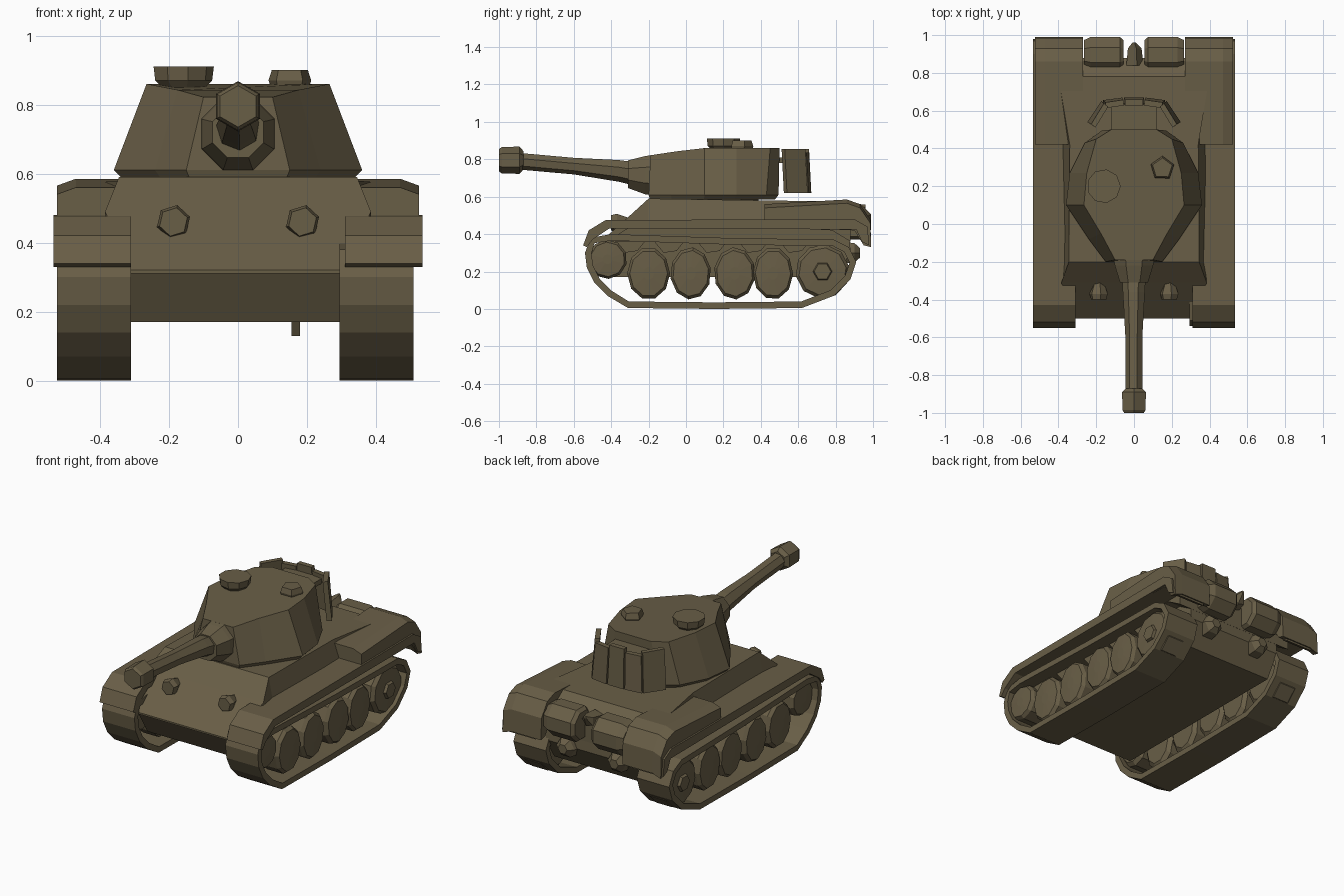
import bpy, bmesh, math
from mathutils import Vector

cube = bpy.data.objects.get("Cube")
if cube:
    bpy.data.objects.remove(cube)

paint = bpy.data.materials.new("olive_brown")
paint.use_nodes = True
colour = (0.14, 0.112, 0.062, 1)
paint.diffuse_color = colour
paint.node_tree.nodes["Principled BSDF"].inputs["Base Color"].default_value = colour


def finish(name, bm):
    bmesh.ops.recalc_face_normals(bm, faces=bm.faces)
    mesh = bpy.data.meshes.new(name)
    bm.to_mesh(mesh)
    bm.free()
    mesh.materials.append(paint)
    obj = bpy.data.objects.new(name, mesh)
    bpy.context.collection.objects.link(obj)
    return obj


def loft(name, rings, closed=False):
    """Skin a row of equal-length point rings, capped or joined end to end."""
    bm = bmesh.new()
    rows = [[bm.verts.new(p) for p in ring] for ring in rings]
    n = len(rows[0])
    pairs = list(zip(rows, rows[1:])) + ([(rows[-1], rows[0])] if closed else [])
    for a, b in pairs:
        for i in range(n):
            j = (i + 1) % n
            bm.faces.new((a[i], a[j], b[j], b[i]))
    if not closed:
        bm.faces.new(rows[0])
        bm.faces.new(rows[-1])
    return finish(name, bm)


def side_prism(name, profile, x0, x1):
    """Extrude a (y, z) profile across x."""
    return loft(name, [[(x, y, z) for y, z in profile] for x in (x0, x1)])


def ring(centre, axis, radius, sides, turn=0.0, squash=1.0):
    """Polygon of points around one axis, optionally narrowed in its first direction."""
    pts = []
    for i in range(sides):
        a = turn + 2 * math.pi * i / sides
        u, v = radius * squash * math.cos(a), radius * math.sin(a)
        pts.append(Vector(centre) + Vector({"x": (0, u, v), "y": (u, 0, v), "z": (u, v, 0)}[axis]))
    return pts


def lathe(name, axis, steps, sides, turn=0.0, squash=1.0):
    return loft(name, [ring(c, axis, r, sides, turn, squash) for c, r in steps])


def mirrored(profile):
    """Complete a right-half outline of (x, y) points."""
    return profile + [(-x, y) for x, y in reversed(profile)]


def offset(path, amount):
    """Shrink a loop of (y, z) points inwards."""
    out = []
    for i, p in enumerate(path):
        a, b = Vector(path[i - 1]), Vector(path[(i + 1) % len(path)])
        t = (b - a).normalized()
        out.append((p[0] - t.y * amount, p[1] + t.x * amount))
    return out


# Hull: belly tub, glacis, upper deck and engine deck
side_prism("lower_hull", [(-0.5, 0.32), (-0.41, 0.17), (0.8, 0.17), (0.88, 0.3), (0.87, 0.46), (-0.33, 0.44)], -0.315, 0.315)
upper = [(-0.5, 0.31, 0.32, 0.31, 0.31), (-0.31, 0.385, 0.49, 0.385, 0.43), (-0.2, 0.345, 0.59, 0.375, 0.44),
         (0.42, 0.34, 0.58, 0.39, 0.44), (0.78, 0.4, 0.575, 0.4, 0.42), (0.88, 0.4, 0.5, 0.4, 0.36)]
loft("upper_hull", [[(-xt, y, zt), (xt, y, zt), (xb, y, zb), (-xb, y, zb)] for y, xt, zt, xb, zb in upper])
lathe("turret_ring", "z", [((0, 0.14, 0.57), 0.26), ((0, 0.14, 0.62), 0.26)], 10)

fender = [(-0.55, 0.34), (-0.52, 0.42), (-0.43, 0.475), (0.9, 0.48), (0.97, 0.44), (0.98, 0.34),
          (0.94, 0.36), (0.91, 0.425), (-0.41, 0.43), (-0.5, 0.37), (-0.53, 0.33)]
stowage = [(0.42, 0.46), (0.42, 0.56), (0.86, 0.585), (0.93, 0.56), (0.985, 0.48), (0.99, 0.35), (0.95, 0.36), (0.9, 0.44)]
track = [(-0.51, 0.38), (-0.54, 0.3), (-0.53, 0.22), (-0.49, 0.14), (-0.42, 0.07), (-0.31, 0.005), (0.15, 0.0),
         (0.62, 0.005), (0.79, 0.07), (0.88, 0.16), (0.91, 0.25), (0.87, 0.33), (0.79, 0.37), (0.2, 0.38), (-0.4, 0.4)]
inner = offset(track, 0.035)
wheels = [(-0.2, 0.19, 0.14, 0.82), (0.025, 0.19, 0.14, 0.78), (0.26, 0.19, 0.14, 0.79), (0.465, 0.19, 0.14, 0.77),
          (0.73, 0.2, 0.145, 1), (-0.42, 0.265, 0.105, 1)]

# Running gear on both sides
for s, side in ((1, "left"), (-1, "right")):
    side_prism(side + "_fender", fender, s * 0.31, s * 0.535)
    loft(side + "_rear_stowage", [[(s * x, y, z - drop) for y, z in stowage]
                                  for x, drop in ((0.27, 0), (0.47, 0), (0.525, 0.02))])
    # Belt hangs slightly off centre
    shift = -0.008
    loft(side + "_track", [[(s * x + shift, *p) for x, p in ((0.302, o), (0.517, o), (0.517, i), (0.302, i))]
                           for o, i in zip(track, inner)], closed=True)
    for k, (y, z, r, squash) in enumerate(wheels):
        # Shallow domed wheel
        lathe(f"{side}_wheel_{k}", "x", [((s * x, y, z), r * f) for x, f in
              ((0.34, 0.8), (0.36, 1), (0.465, 1), (0.485, 0.88), (0.49, 0.25))], 10, k * 0.2, squash)
    lathe(side + "_sprocket_hub", "x", [((s * x, 0.73, 0.2), r) for x, r in ((0.47, 0.06), (0.505, 0.045))], 6)
    for k, y in enumerate((-0.3, -0.09, 0.14, 0.36, 0.58)):
        # Suspension arms above the wheel gaps
        side_prism(f"{side}_arm_{k}", [(y - 0.08, 0.36), (y + 0.08, 0.36), (y + 0.04, 0.31), (y - 0.03, 0.3)],
                   s * 0.3, s * 0.43)
    # Storage drums and final drives at the back
    lathe(side + "_rear_drum", "x", [((s * x, 0.895, 0.465), r) for x, r in
          ((0.055, 0.085), (0.075, 0.103), (0.23, 0.103), (0.265, 0.085))], 8, math.pi / 8)
    lathe(side + "_final_drive", "y", [((s * 0.17, y, 0.3), r) for y, r in ((0.82, 0.07), (0.9, 0.06), (0.93, 0.03))], 6)
    # Headlight
    lathe(side + "_headlight", "y", [((s * 0.187, y, 0.46), r) for y, r in
          ((-0.3, 0.025), (-0.37, 0.05), (-0.4, 0.042))], 6, 0.3)

lathe("tow_hook", "y", [((0, y, z), r) for y, z, r in ((0.84, 0.5, 0.05), (0.93, 0.52, 0.04), (0.96, 0.55, 0.01))], 5)
side_prism("belly_fin", [(-0.3, 0.18), (-0.2, 0.18), (-0.22, 0.13), (-0.27, 0.13)], 0.155, 0.18)

# Turret: faceted body tapering to the roof
base = mirrored([(0.15, -0.2), (0.24, -0.08), (0.36, 0.1), (0.34, 0.27), (0.26, 0.43), (0.17, 0.495)])
roof = mirrored([(0.1, -0.19), (0.175, -0.05), (0.265, 0.1), (0.25, 0.27), (0.2, 0.45), (0.12, 0.5)])


def roof_z(y):
    return min(0.86, 0.82 + 0.15 * (y + 0.2))


loft("turret", [[(x * 0.93, y * 0.96, 0.585) for x, y in base], [(x, y, 0.61) for x, y in base],
                [(x, y, roof_z(y)) for x, y in roof]])

# Cupola and hatch
lathe("cupola", "z", [((-0.16, 0.2, z), r) for z, r in ((0.84, 0.055), (0.87, 0.085), (0.91, 0.09))], 9)
lathe("roof_hatch", "z", [((0.15, 0.295, z), r) for z, r in ((0.84, 0.055), (0.87, 0.065), (0.9, 0.055))], 5, 0.3)

# Mantlet, barrel and muzzle brake
lathe("mantlet", "y", [((0, y, z), r) for y, z, r in
      ((-0.16, 0.715, 0.12), (-0.22, 0.715, 0.11), (-0.31, 0.72, 0.08))], 8, math.pi / 8)
lathe("gun_barrel", "y", [((0, y, z), r) for y, z, r in
      ((-0.28, 0.725, 0.065), (-0.36, 0.74, 0.06), (-0.6, 0.765, 0.046), (-0.88, 0.79, 0.046))], 7, 0.3)
lathe("muzzle_brake", "y", [((0, y, 0.795), r) for y, r in
      ((-0.87, 0.05), (-0.89, 0.073), (-0.985, 0.07), (-1.0, 0.06))], 6, math.pi / 6)

# Spare track links hung behind the turret
rack = [(-0.25, 0.535), (-0.17, 0.655), (-0.057, 0.67), (0.057, 0.67), (0.17, 0.655), (0.25, 0.535)]
for k, (a, b) in enumerate(zip(rack, rack[1:])):
    a, b = Vector(a), Vector(b)
    gap = (b - a) * 0.04
    a, b = a + gap, b - gap
    n = Vector((a.y - b.y, b.x - a.x)).normalized() * 0.03
    top = 0.855 - 0.02 * (k % 2)
    foot = [a, b, b - n, a - n]
    loft(f"spare_link_{k}", [[(p.x, p.y, 0.62) for p in foot],
                             [(p.x * 0.92, p.y - 0.012, top) for p in foot]])
side_prism("link_rail", [(0.48, 0.78), (0.64, 0.78), (0.64, 0.81), (0.48, 0.81)], -0.12, 0.12)
